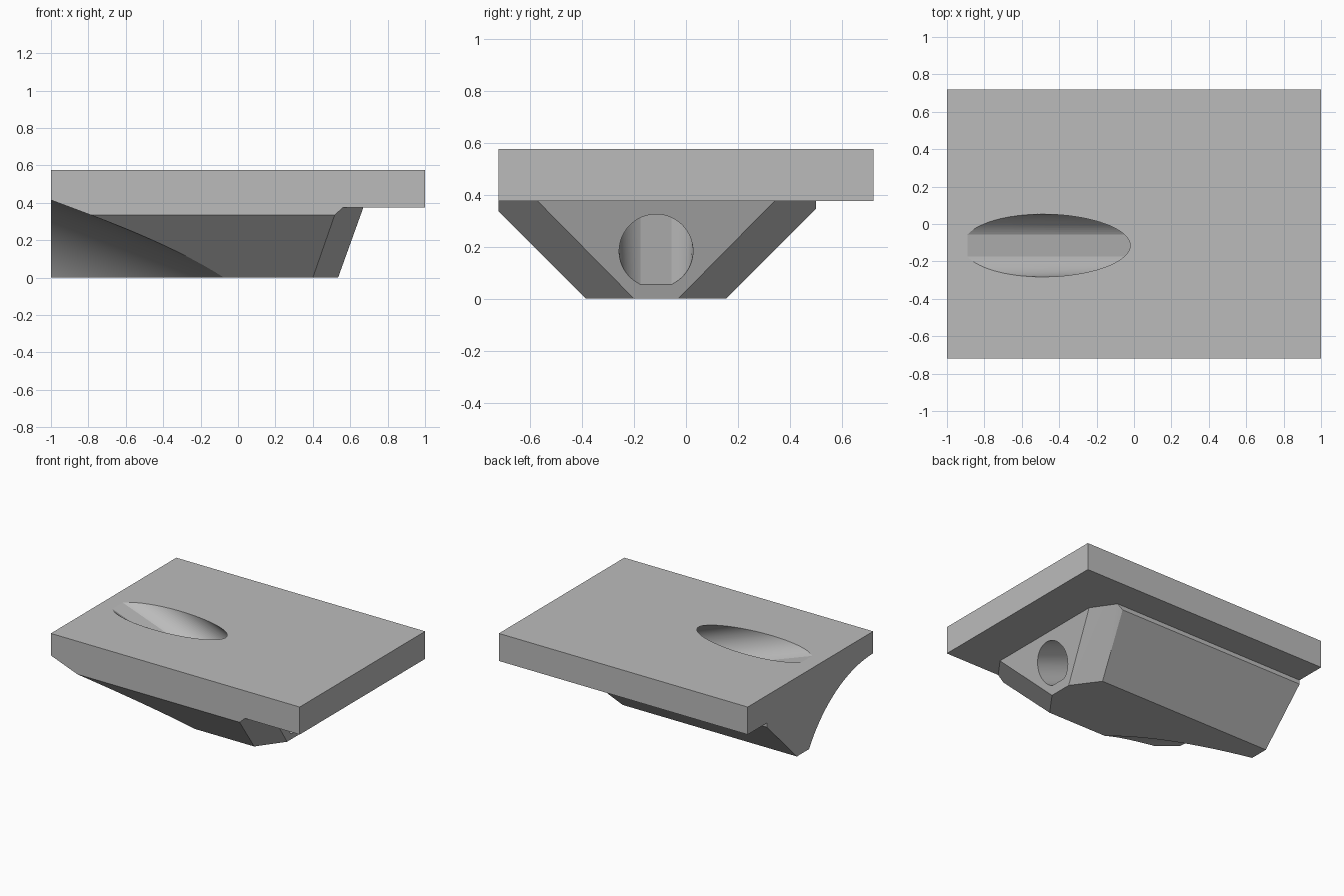
import bpy, bmesh
from math import sin, cos, pi, sqrt, asin, radians

if "Cube" in bpy.data.objects:
    bpy.data.objects.remove(bpy.data.objects["Cube"])

grey = bpy.data.materials.new("plain grey")
grey.use_nodes = True
grey.diffuse_color = (0.5, 0.5, 0.5, 1)
grey.node_tree.nodes["Principled BSDF"].inputs["Base Color"].default_value = (0.5, 0.5, 0.5, 1)


def finish(bm, name):
    bmesh.ops.recalc_face_normals(bm, faces=bm.faces)
    mesh = bpy.data.meshes.new(name)
    bm.to_mesh(mesh)
    bm.free()
    obj = bpy.data.objects.new(name, mesh)
    bpy.context.collection.objects.link(obj)
    mesh.materials.append(grey)
    return obj


def hull(points, name):
    bm = bmesh.new()
    for p in points:
        bm.verts.new(p)
    bmesh.ops.convex_hull(bm, input=bm.verts[:])
    bmesh.ops.dissolve_limit(bm, angle_limit=radians(1), verts=bm.verts[:], edges=bm.edges[:])
    return finish(bm, name)


def loft(ring_a, ring_b, name):
    bm = bmesh.new()
    a = [bm.verts.new(p) for p in ring_a]
    b = [bm.verts.new(p) for p in ring_b]
    bm.faces.new(a)
    bm.faces.new(b)
    for i in range(len(a)):
        j = (i + 1) % len(a)
        bm.faces.new((a[i], a[j], b[j], b[i]))
    return finish(bm, name)


def boolean(target, tool, operation):
    mod = target.modifiers.new(operation.lower(), 'BOOLEAN')
    mod.operation = operation
    mod.solver = 'EXACT'
    mod.object = tool
    bpy.context.view_layer.objects.active = target
    bpy.ops.object.modifier_apply(modifier=mod.name)
    bpy.data.objects.remove(tool)


# Rectangular top plate
block = hull([(x, y, z) for x in (-1, 1) for y in (-0.72, 0.72) for z in (0.375, 0.575)],
             "wedge_block")

# Tapered keel with sloped sides and a chamfered, leaning end
outline = [(-1, -0.72), (0.56, -0.72), (0.67, -0.57), (0.67, 0.34), (0.56, 0.5), (-1, 0.5)]
bottom = [(-1, -0.385), (0.4, -0.385), (0.535, -0.2), (0.535, -0.03), (0.4, 0.155), (-1, 0.155)]
shoulder = [(x, y, z) for x in (-1, 0.517) for y, z in ((-0.72, 0.335), (0.5, 0.345))]
keel = hull([(x, y, 0) for x, y in bottom] + shoulder
            + [(x, y, z) for x, y in outline for z in (0.375, 0.45)], "keel")
boolean(block, keel, 'UNION')


# Round scoop along one lower side, its axis sinking towards +x
def scoop_ring(x, radius=0.858, n=160):
    z = 0.415 - radius - 0.375 * (x + 1)
    return [(x, -0.72 + radius * cos(2 * pi * i / n), z + radius * sin(2 * pi * i / n))
            for i in range(n)]


boolean(block, loft(scoop_ring(-1.2), scoop_ring(1), "scoop_cutter"), 'DIFFERENCE')


# Slanted, slightly flaring tunnel with a flat floor
def tunnel_ring(x, n=72):
    top = 0.325 - 0.373 * (x - 0.65)
    floor = 0.055 - 0.36 * (x - 0.555)
    half = 0.142 + 0.0238 * (0.6 - x)
    flat = 0.06 / half
    rise = (top - floor) / (1 + sqrt(1 - flat * flat))
    start = asin(flat)
    ring = []
    for i in range(n + 1):
        t = start + (2 * pi - 2 * start) * i / n
        ring.append((x, -0.115 + half * sin(t), top - rise - rise * cos(t)))
    return ring


boolean(block, loft(tunnel_ring(-1.2), tunnel_ring(0.8), "tunnel_cutter"), 'DIFFERENCE')

# Smooth curved cuts, crisp edges elsewhere
bpy.ops.object.select_all(action='DESELECT')
block.select_set(True)
bpy.context.view_layer.objects.active = block
bpy.ops.object.shade_smooth_by_angle(angle=radians(15))
